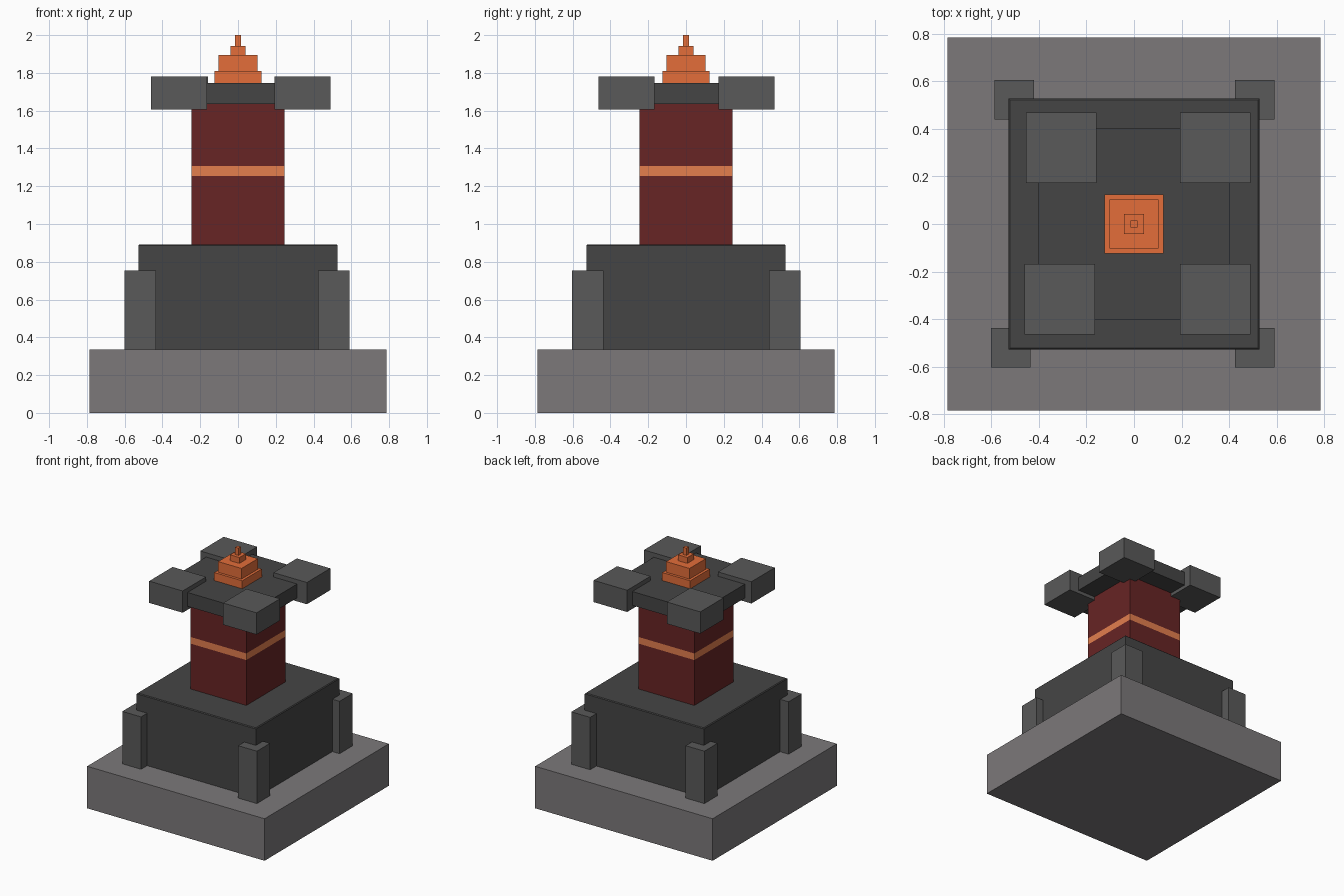
import bpy, bmesh

if "Cube" in bpy.data.objects:
    bpy.data.objects.remove(bpy.data.objects["Cube"])


def material(name, rgb):
    m = bpy.data.materials.new(name)
    m.diffuse_color = (*rgb, 1)
    m.use_nodes = True
    m.node_tree.nodes["Principled BSDF"].inputs["Base Color"].default_value = m.diffuse_color
    return m


STONE = material("pale_stone", (0.20, 0.19, 0.195))
DARK = material("dark_stone", (0.06, 0.06, 0.06))
MID = material("mid_stone", (0.10, 0.10, 0.10))
RED = material("deep_red", (0.136, 0.018, 0.018))
BAND = material("light_copper", (0.77, 0.21, 0.076))
COPPER = material("copper", (0.77, 0.155, 0.042))


def block(name, center, half, z0, z1, mat, chamfer=0):
    """Square block; chamfer trims the edges around its top face."""
    bm = bmesh.new()
    bmesh.ops.create_cube(bm, size=2)
    for v in bm.verts:
        v.co = (v.co.x * half, v.co.y * half, z1 - z0 if v.co.z > 0 else 0)
    if chamfer:
        rim = [e for e in bm.edges if all(v.co.z > 0 for v in e.verts)]
        bmesh.ops.bevel(bm, geom=rim, offset=chamfer, segments=1, affect='EDGES')
    mesh = bpy.data.meshes.new(name)
    bm.to_mesh(mesh)
    bm.free()
    mesh.materials.append(mat)
    obj = bpy.data.objects.new(name, mesh)
    obj.location = (*center, z0)
    bpy.context.collection.objects.link(obj)
    return obj


# Base and pedestal with a finely chamfered top
block("base", (0, 0), 0.785, 0, 0.336, STONE)
block("pedestal", (0, 0), 0.527, 0.336, 0.892, DARK, 0.006)

# Pedestal corner posts, slightly irregular in placement
posts = {"front_left": (-0.518, -0.521), "front_right": (0.507, -0.521),
         "back_left": (-0.504, 0.523), "back_right": (0.507, 0.523)}
for corner, pos in posts.items():
    block("post_" + corner, pos, 0.083, 0.336, 0.755, MID)

# Column in two halves with a flush band between
block("column_lower", (0, 0), 0.246, 0.892, 1.255, RED)
block("column_band", (0, 0), 0.246, 1.255, 1.308, BAND)
block("column_upper", (0, 0), 0.246, 1.308, 1.635, RED)

# Cap slab and its corner blocks
block("cap", (0, 0), 0.403, 1.635, 1.746, DARK)
cap_corners = {"front_left": (-0.313, -0.316), "front_right": (0.341, -0.316),
               "back_left": (-0.306, 0.32), "back_right": (0.341, 0.32)}
for corner, pos in cap_corners.items():
    block("cap_block_" + corner, pos, 0.148, 1.607, 1.781, MID)

# Stepped finial
z = 1.746
for i, (half, top) in enumerate([(0.124, 1.81), (0.103, 1.895), (0.041, 1.942), (0.015, 2.0)]):
    block(f"finial_step_{i + 1}", (0, 0), half, z, top, COPPER)
    z = top
